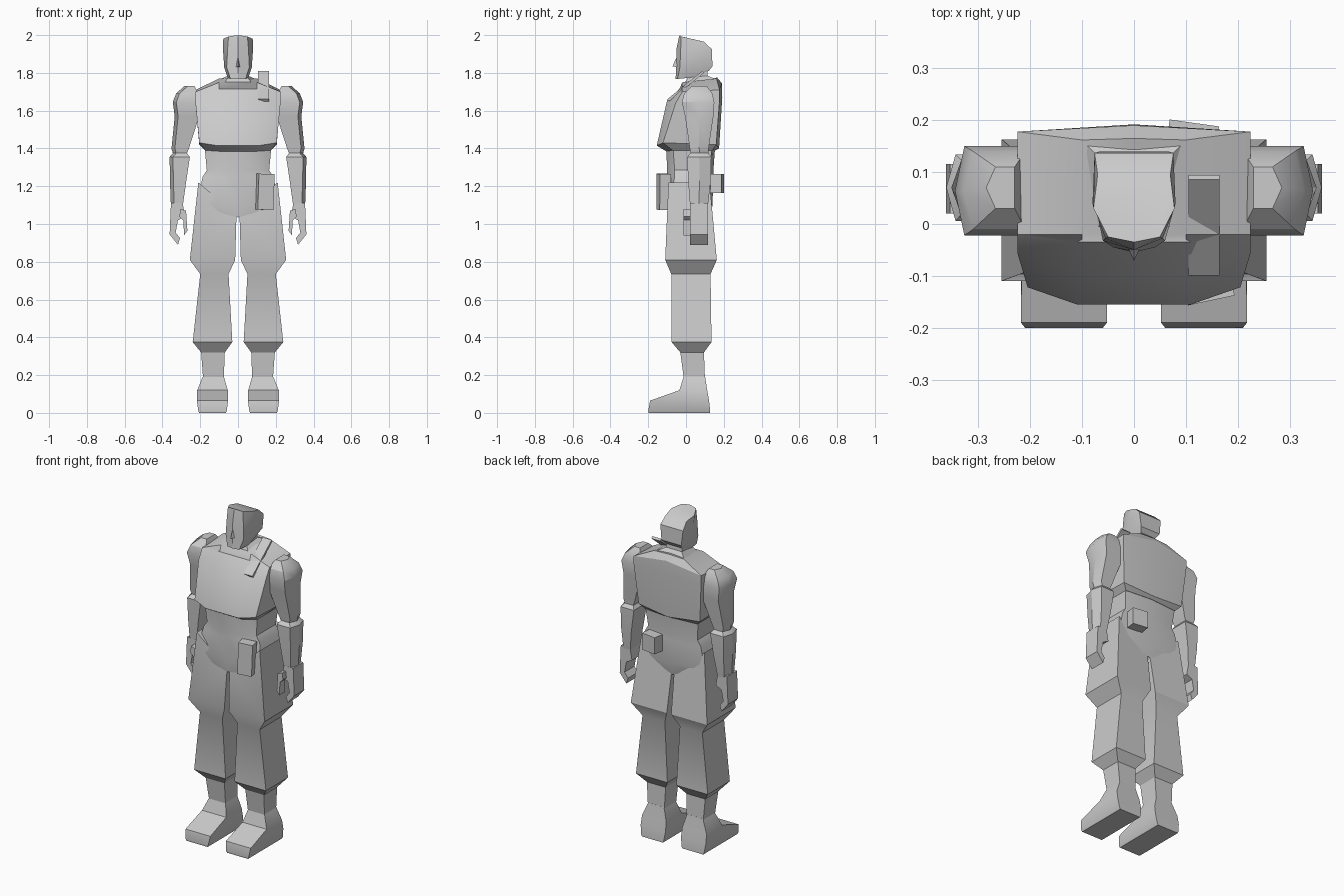
import bpy, bmesh, math
from mathutils import Vector, Matrix


def finish(name, bm, angle=30):
    bmesh.ops.recalc_face_normals(bm, faces=bm.faces[:])
    for f in bm.faces:
        f.smooth = True
    for e in bm.edges:
        e.smooth = len(e.link_faces) == 2 and e.calc_face_angle(0) < math.radians(angle)
    me = bpy.data.meshes.new(name)
    bm.to_mesh(me)
    bm.free()
    ob = bpy.data.objects.new(name, me)
    bpy.context.collection.objects.link(ob)
    return ob


def loft(name, rings, angle=30):
    """Skin a stack of equal-length point rings and cap both ends."""
    bm = bmesh.new()
    loops = [[bm.verts.new(p) for p in r] for r in rings]
    n = len(loops[0])
    for a, b in zip(loops, loops[1:]):
        for i in range(n):
            j = (i + 1) % n
            bm.faces.new((a[i], a[j], b[j], b[i]))
    bm.faces.new(loops[0])
    bm.faces.new(loops[-1])
    return finish(name, bm, angle)


def sym(half):
    """Close a half ring (x >= 0, front to back) by reflecting it."""
    return half + [(-x, y, z) for x, y, z in reversed(half) if x > 0]


def flip(rings, s):
    return [[(s * x, y, z) for x, y, z in r] for r in rings]


def rect(z, x0, x1, y0, y1):
    return [(x0, y0, z), (x1, y0, z), (x1, y1, z), (x0, y1, z)]


def ridged(z, x0, x1, y0, y1):
    xm = x1 - 0.018
    return [(x0, y0, z), (xm, y0, z), (x1, (y0 + y1) / 2, z), (xm, y1, z), (x0, y1, z)]


def box(name, center, size, rot):
    bm = bmesh.new()
    bmesh.ops.create_cube(bm, size=1)
    bmesh.ops.scale(bm, vec=size, verts=bm.verts)
    bmesh.ops.transform(bm, matrix=Matrix.Translation(center) @ rot, verts=bm.verts)
    return finish(name, bm)


# chest vest with sloping shoulder top
loft("chest", [sym(h) for h in (
    [(.10, -.105, 1.385), (.175, -.07, 1.39), (.175, .14, 1.39), (0, .155, 1.39)],
    [(.11, -.155, 1.415), (.205, -.122, 1.43), (.205, .16, 1.42), (0, .175, 1.40)],
    [(.11, -.10, 1.655), (.225, -.055, 1.64), (.225, .178, 1.66), (0, .192, 1.67)],
    [(.11, -.035, 1.715), (.225, -.02, 1.70), (.225, .178, 1.71), (0, .19, 1.745)],
    [(.10, -.03, 1.715), (.10, -.02, 1.75), (.10, .162, 1.77), (0, .165, 1.775)])])

# belly and pelvis with the V-shaped lower edge
def waist(z, a, yf, b, ys, yb, yc, drop=0.0):
    return sym([(0, yf, z - drop), (a, yf, z - drop * .6), (b, ys, z), (b, yb, z), (0, yc, z - drop)])

loft("belly_and_pelvis", [
    waist(1.42, .10, -.105, .178, -.07, .14, .155),
    waist(1.285, .10, -.10, .165, -.06, .125, .145),
    waist(1.25, .10, -.10, .187, -.06, .125, .145),
    waist(1.12, .12, -.102, .215, -.085, .13, .14, .02),
    waist(1.10, .10, -.095, .20, -.08, .12, .13, .065)])

# neck rising out of the collar
loft("neck", [sym(h) for h in (
    [(.10, -.032, 1.71), (.10, .16, 1.765)],
    [(.052, .01, 1.775), (.052, .115, 1.785)],
    [(.05, .015, 1.85), (.05, .11, 1.85)])])

# head: jaw, cheeks, brow, crown
loft("head", [sym(h) for h in (
    [(0, -.055, 1.768), (.04, -.045, 1.768), (.055, .025, 1.775), (.05, .12, 1.81)],
    [(0, -.052, 1.83), (.06, -.032, 1.83), (.073, .03, 1.83), (.066, .14, 1.835)],
    [(0, -.05, 1.93), (.055, -.028, 1.93), (.08, .04, 1.93), (.076, .137, 1.925)],
    [(0, -.035, 2.0), (.05, -.025, 1.993), (.078, .03, 1.98), (.07, .095, 1.965)])])

# nose wedge
loft("nose", [[(-.012, -.045, 1.83), (.012, -.045, 1.83), (0, -.071, 1.835)],
              [(-.004, -.045, 1.88), (.004, -.045, 1.88), (0, -.052, 1.88)]])

# limbs, one per side
arm = [ridged(*r) for r in (
    (1.73, .23, .285, .03, .11), (1.69, .21, .328, -.01, .14),
    (1.645, .20, .345, -.022, .15), (1.57, .205, .335, -.005, .145),
    (1.40, .26, .352, .02, .12), (1.375, .27, .345, .025, .118),
    (1.355, .255, .362, .006, .134), (1.22, .275, .36, .012, .13),
    (1.09, .293, .355, .022, .115))]
leg = [rect(*r) for r in (
    (1.14, .008, .21, -.093, .125), (.81, .015, .255, -.11, .163),
    (.735, .05, .20, -.078, .13), (.375, .03, .24, -.076, .135),
    (.32, .07, .195, -.03, .095), (.185, .075, .185, -.012, .10))]
leg[0] = [(x, y, 1.22 if x > .1 else 1.05) for x, y, z in leg[0]]
foot = [rect(*r) for r in (
    (.20, .077, .183, -.01, .10), (.12, .054, .216, -.035, .112),
    (.065, .052, .218, -.19, .122), (.01, .06, .21, -.20, .128),
    (0, .065, .205, -.197, .128))]
fingers = [(.293, 1.11), (.355, 1.11), (.362, .945), (.318, .89),
           (.307, .925), (.33, .955), (.318, 1.02), (.28, 1.04)]
thumb = [(.305, 1.08), (.275, 1.07), (.268, .965), (.285, .94), (.29, 1.02), (.31, 1.04)]

for side, s in (("right", 1), ("left", -1)):
    loft(side + "_arm", flip(arm, s))
    loft(side + "_leg", flip(leg, s))
    loft(side + "_foot", flip(foot, s))
    loft(side + "_hand", flip([[(x, y, z) for x, z in fingers] for y in (.02, .116)], s))
    loft(side + "_thumb", flip([[(x, y, z) for x, z in thumb] for y in (-.013, .035)], s))

# shoulder strap slab, belt pouch in front and small pouch behind
box("shoulder_strap", Vector((.135, -.002, 1.73)), (.06, .238, .014),
    Matrix.Rotation(math.radians(39), 4, 'X'))
box("front_pouch", Vector((.143, -.118, 1.17)), (.085, .06, .19),
    Matrix.Rotation(math.radians(12), 4, 'Z') @ Matrix.Rotation(math.radians(2), 4, 'Y'))
box("back_pouch", Vector((.112, .164, 1.215)), (.096, .062, .10),
    Matrix.Rotation(math.radians(-8), 4, 'Z'))
